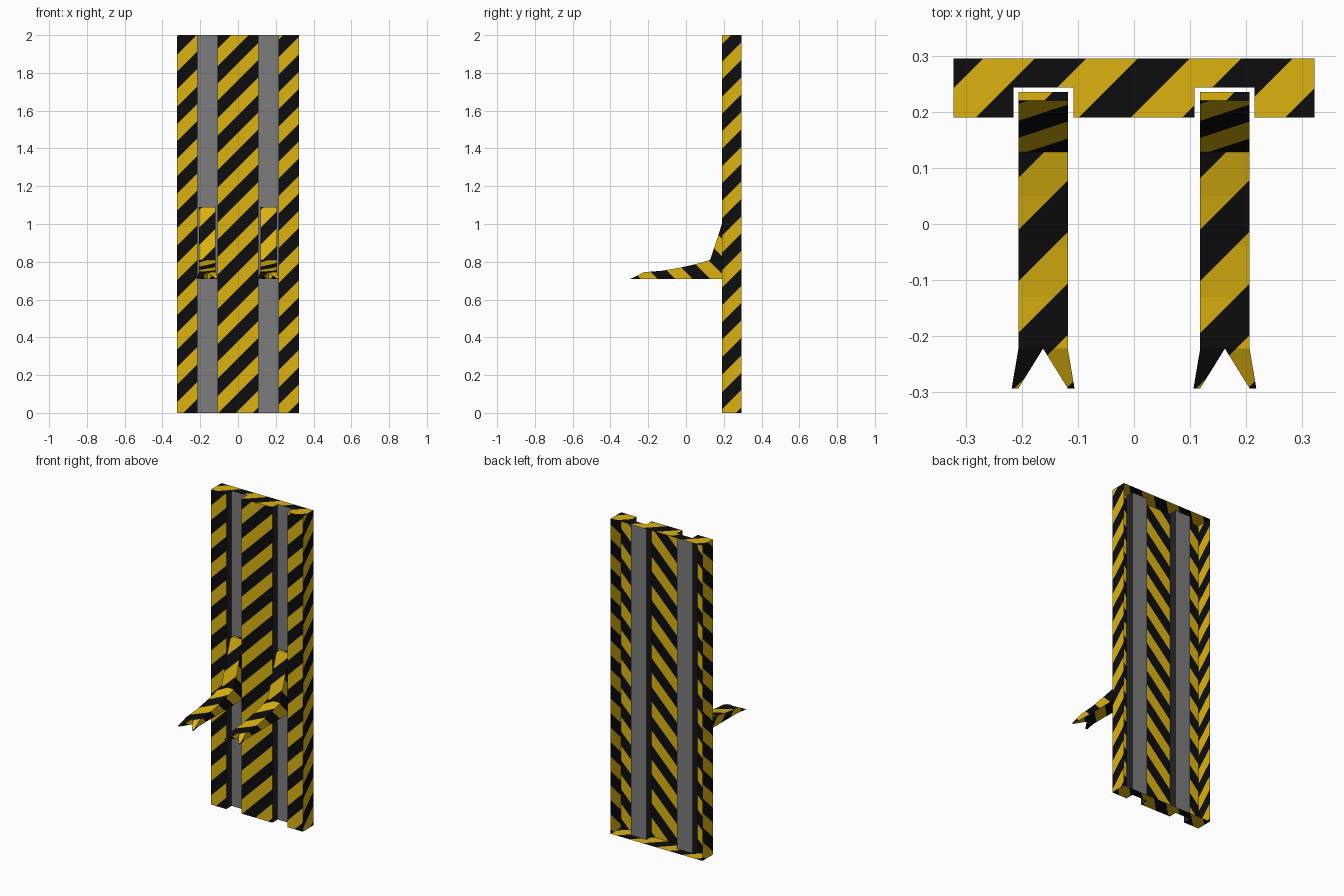
import bpy, bmesh, math
from mathutils import Vector

if "Cube" in bpy.data.objects:
    bpy.data.objects.remove(bpy.data.objects["Cube"])

PERIOD = 0.184


def material(name, rgb):
    m = bpy.data.materials.new(name)
    m.diffuse_color = (*rgb, 1)
    m.use_nodes = True
    m.node_tree.nodes["Principled BSDF"].inputs["Base Color"].default_value = m.diffuse_color
    return m


MATS = [material("hazard yellow", (0.72, 0.45, 0.005)),
        material("hazard black", (0.004, 0.004, 0.004)),
        material("rail grey", (0.2, 0.2, 0.2)),
        material("groove dark", (0.018, 0.018, 0.018))]


def face(bm, pts, mat=0):
    f = bm.faces.new([bm.verts.new(p) for p in pts])
    f.material_index = mat


def stripe(bm, directions, starts):
    """Cut diagonal bands into the yellow faces, by dominant normal axis."""
    def axis_of(f):
        return max(range(3), key=lambda i: abs(f.normal[i]))
    bm.normal_update()
    for axis in range(3):
        d, s = Vector(directions[axis]), starts[axis]

        def group():
            return [f for f in bm.faces
                    if f.material_index < 2 and axis_of(f) == axis]
        vals = [v.co.dot(d) for f in group() for v in f.verts]
        half = PERIOD / 2
        lo = math.floor((min(vals) - s) / half)
        hi = math.ceil((max(vals) - s) / half)
        for k in range(lo, hi + 1):
            fs = group()
            geom = fs + list({e for f in fs for e in f.edges}) \
                + list({v for f in fs for v in f.verts})
            bmesh.ops.bisect_plane(bm, geom=geom, dist=1e-5,
                                   plane_co=d * ((s + k * half) / d.length_squared),
                                   plane_no=d)
        for f in group():
            v = f.calc_center_median().dot(d)
            f.material_index = 1 if (v - s) % PERIOD < half else 0


def finish(bm, name, location=(0, 0, 0)):
    me = bpy.data.meshes.new(name)
    bm.to_mesh(me)
    bm.free()
    for m in MATS:
        me.materials.append(m)
    ob = bpy.data.objects.new(name, me)
    ob.location = location
    bpy.context.collection.objects.link(ob)


# Mast: open-backed shell with two recessed rails
F, G, B = 0.19, 0.243, 0.295
X0, X1, X2 = 0.108, 0.215, 0.322
profile = [(-X2, B), (-X2, F), (-X1, F), (-X1, G), (-X0, G), (-X0, F),
           (X0, F), (X0, G), (X1, G), (X1, F), (X2, F), (X2, B)]
wall_mats = [0, 0, 3, 2, 3, 0, 3, 2, 3, 0, 0]
bm = bmesh.new()
for (a, b, m) in zip(profile, profile[1:], wall_mats):
    face(bm, [(*a, 0), (*b, 0), (*b, 2), (*a, 2)], m)
# Top and bottom caps, notched at the rails
for xa, xb, y in [(-X2, -X1, F), (-X1, -X0, G), (-X0, X0, F),
                  (X0, X1, G), (X1, X2, F)]:
    cap = [(xa, y), (xb, y), (xb, B), (xa, B)]
    face(bm, [(*p, 2) for p in cap])
    face(bm, [(*p, 0) for p in reversed(cap)])
bmesh.ops.remove_doubles(bm, verts=bm.verts, dist=1e-5)
stripe(bm, [(0, 1, -1), (1, 0, -1), (1, -1, 0)], [0.08, 0.08, 0.08])
finish(bm, "mast")


# Forks: curved arm with an upright heel and a split tip
def fork(name, x):
    bm = bmesh.new()
    W, Z, YB, ZB = 0.044, 0.71, -0.222, 0.745
    top = [(YB, ZB), (-0.13, 0.752), (-0.04, 0.767), (0.05, 0.787),
           (0.128, 0.81), (0.22, 1.09), (0.235, 1.09)]
    for (ya, za), (yb, zb) in zip(top, top[1:]):
        face(bm, [(-W, ya, za), (W, ya, za), (W, yb, zb), (-W, yb, zb)])
        face(bm, [(W, ya, Z), (W, yb, Z), (W, yb, zb), (W, ya, za)])
        face(bm, [(-W, ya, za), (-W, yb, zb), (-W, yb, Z), (-W, ya, Z)])
    face(bm, [(-W, YB, Z), (-W, 0.235, Z), (W, 0.235, Z), (W, YB, Z)])
    face(bm, [(W, 0.235, Z), (-W, 0.235, Z), (-W, 0.235, 1.09), (W, 0.235, 1.09)])
    # Two tapering prongs
    for s in (-1, 1):
        t0, t1 = (s * 0.044, -0.293, Z), (s * 0.056, -0.293, Z)
        face(bm, [(0, YB, ZB), (s * W, YB, ZB), t1, t0])
        face(bm, [(0, YB, Z), t0, t1, (s * W, YB, Z)])
        face(bm, [(0, YB, Z), (0, YB, ZB), t0])
        face(bm, [(s * W, YB, ZB), (s * W, YB, Z), t1])
    bmesh.ops.remove_doubles(bm, verts=bm.verts, dist=1e-5)
    bmesh.ops.recalc_face_normals(bm, faces=bm.faces)
    stripe(bm, [(0, 1, 1), (1, 0, -1), (1, -1, 0)], [0.008, 0.08, -0.034])
    finish(bm, name, (x, 0, 0))


fork("left_fork", -0.162)
fork("right_fork", 0.162)
